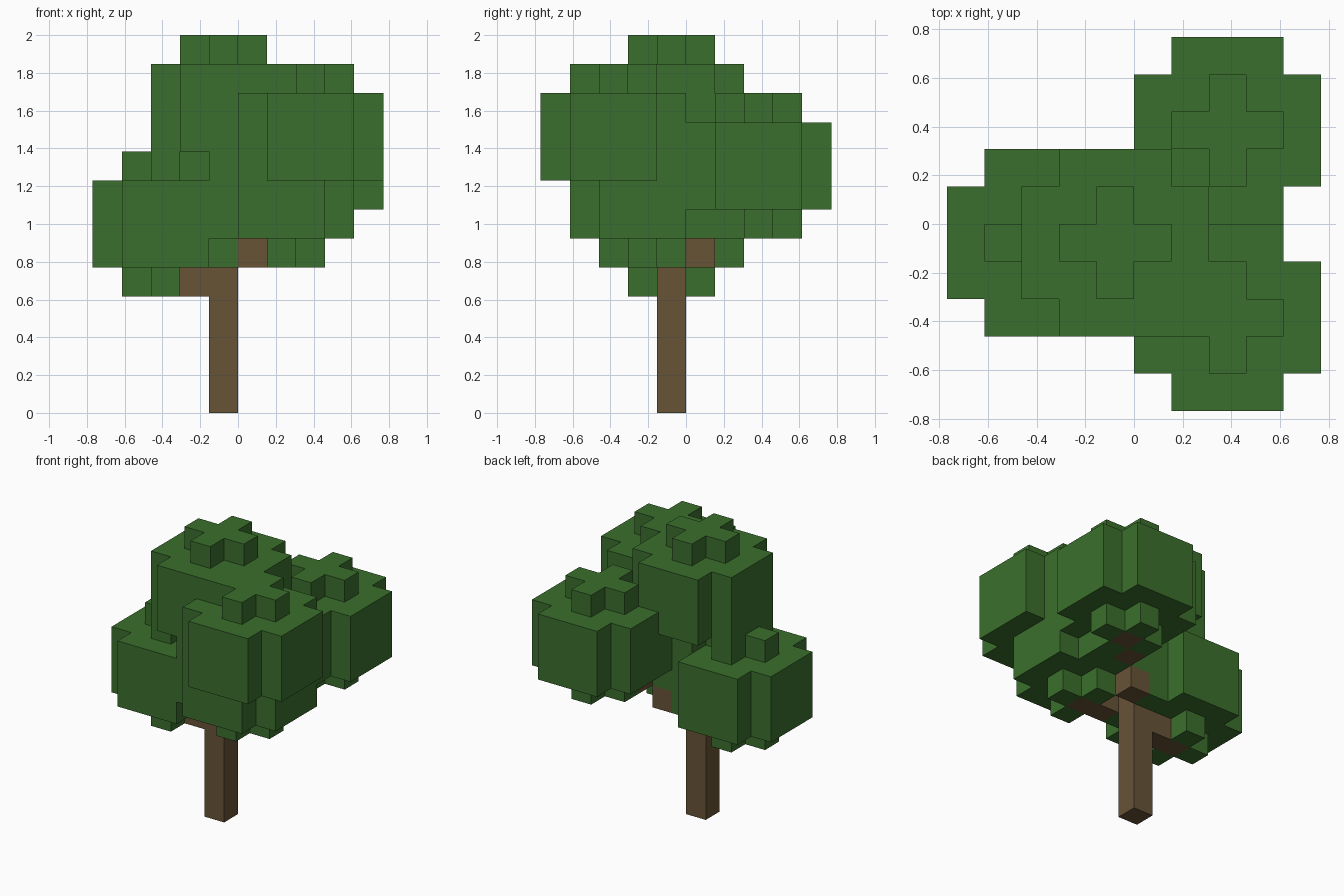
import bpy, bmesh
from mathutils import Vector

old = bpy.data.objects.get("Cube")
if old:
    bpy.data.objects.remove(old, do_unlink=True)

U = 2 / 13  # block size


def material(name, rgb):
    m = bpy.data.materials.new(name)
    m.use_nodes = True
    m.diffuse_color = (*rgb, 1)
    bsdf = next(n for n in m.node_tree.nodes if n.type == 'BSDF_PRINCIPLED')
    bsdf.inputs["Base Color"].default_value = (*rgb, 1)
    bsdf.inputs["Roughness"].default_value = 1
    return m


green = material("leaf green", (0.044, 0.159, 0.026))
brown = material("bark brown", (0.136, 0.087, 0.037))


def disc(cx, cy, z, r):
    """Square layer of blocks without its four corners."""
    span = range(-r, r + 1)
    return {(cx + i, cy + j, z) for i in span for j in span
            if not abs(i) == abs(j) == r}


def cluster(cx, cy, z):
    """Rounded clump: cross, three wide layers, cross."""
    blocks = set()
    for layer, r in enumerate((1, 2, 2, 2, 1)):
        blocks |= disc(cx, cy, z + layer, r)
    return blocks


# Wood first, then leaf clumps; each block belongs to one part only
parts = [
    ("trunk", brown, {(-1, -1, z) for z in range(9)}),
    ("right_branch", brown, {(-2, -1, 4), (-3, -1, 4)}),
    ("front_branch", brown, {(0, -2, 5), (1, -2, 5)}),
    ("back_branch", brown, {(0, 0, 5), (1, 1, 6), (2, 2, 6)}),
    ("crown_leaves", green, cluster(-1, -1, 8)),
    ("front_leaves", green, cluster(2, -3, 7)),
    ("back_leaves", green, cluster(2, 2, 6)),
    ("right_leaves", green, cluster(-3, -1, 4)),
    ("lower_leaves", green, cluster(1, -2, 5)),
]
filled = set().union(*(blocks for _, _, blocks in parts))


def build(name, mat, blocks):
    """Mesh only the exposed block sides, merging flat areas."""
    bm = bmesh.new()
    for block in sorted(blocks):
        centre = Vector(block) + Vector((0.5, 0.5, 0.5))
        for axis in range(3):
            for sign in (-1, 1):
                n = Vector((0, 0, 0))
                n[axis] = sign
                if tuple(int(a + b) for a, b in zip(block, n)) in filled:
                    continue
                a = Vector((0, 0, 0))
                a[(axis + 1) % 3] = 1
                b = n.cross(a)
                corners = (-a - b, a - b, a + b, b - a)
                bm.faces.new([bm.verts.new((centre + (n + c) / 2) * U)
                              for c in corners])
    bmesh.ops.remove_doubles(bm, verts=bm.verts, dist=0.001)
    bmesh.ops.dissolve_limit(bm, angle_limit=0.01, verts=bm.verts, edges=bm.edges)
    mesh = bpy.data.meshes.new(name)
    bm.to_mesh(mesh)
    bm.free()
    mesh.materials.append(mat)
    bpy.context.collection.objects.link(bpy.data.objects.new(name, mesh))


used = set()
for name, mat, blocks in parts:
    build(name, mat, blocks - used)
    used |= blocks
